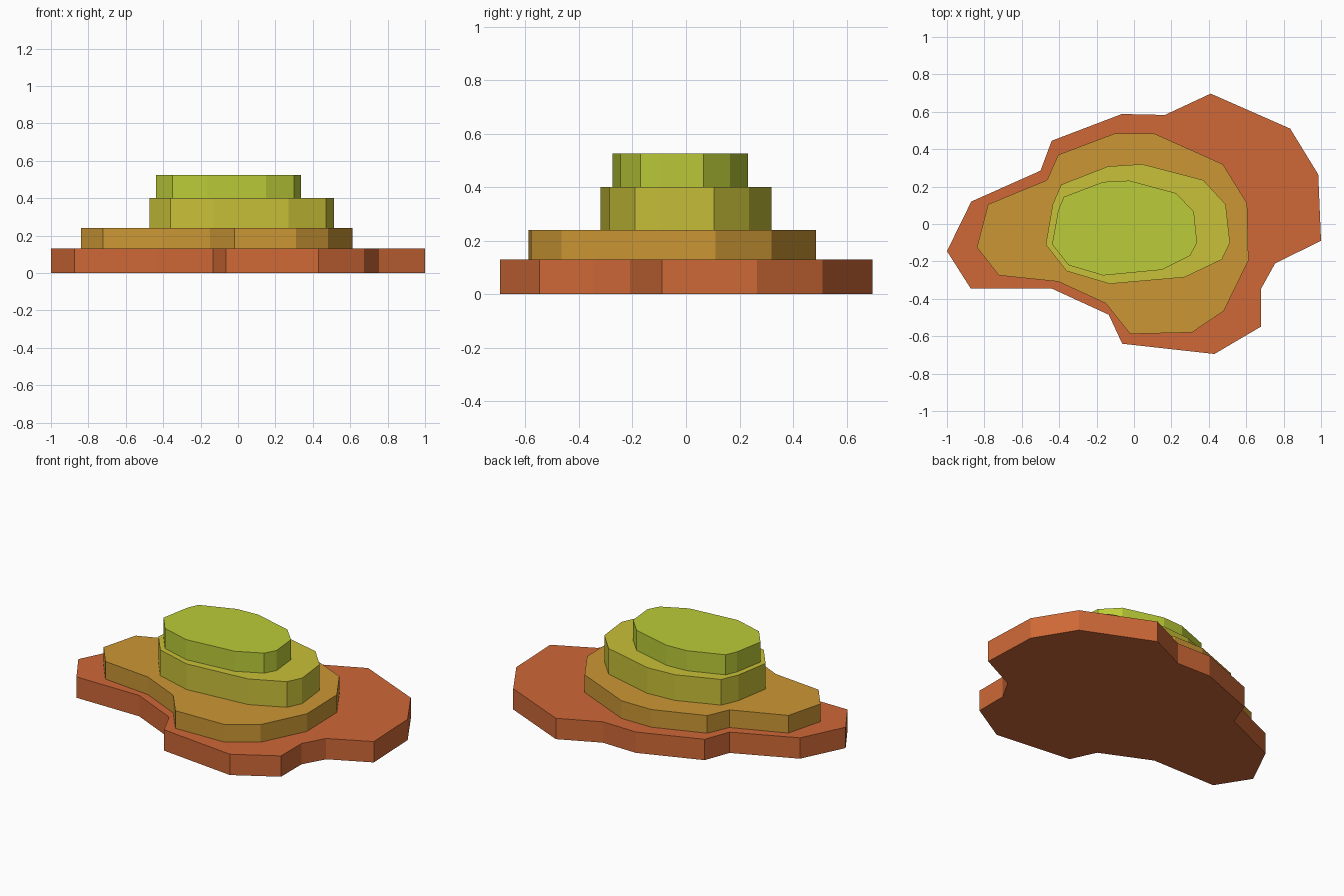
import bpy
import bmesh


def layer(name, outline, z0, z1, colour):
    """Extrude a flat outline into a slab from z0 to z1."""
    bm = bmesh.new()
    face = bm.faces.new([bm.verts.new((x, y, z0)) for x, y in outline])
    new = bmesh.ops.extrude_face_region(bm, geom=[face], use_keep_orig=True)["geom"]
    top = [v for v in new if isinstance(v, bmesh.types.BMVert)]
    bmesh.ops.translate(bm, verts=top, vec=(0, 0, z1 - z0))
    bmesh.ops.recalc_face_normals(bm, faces=bm.faces[:])
    mesh = bpy.data.meshes.new(name)
    bm.to_mesh(mesh)
    bm.free()
    mat = bpy.data.materials.new(name + "_colour")
    mat.diffuse_color = (*colour, 1)
    mesh.materials.append(mat)
    bpy.context.collection.objects.link(bpy.data.objects.new(name, mesh))


# Wide irregular base
layer("base_layer", [
    (-1, -.145), (-.87, .12), (-.50, .285), (-.44, .445), (-.065, .588), (.165, .583),
    (.41, .697), (.835, .51), (.985, .265), (1, -.09), (.755, -.21), (.68, -.345),
    (.68, -.548), (.43, -.695), (-.063, -.64), (-.135, -.485), (-.44, -.345), (-.873, -.345)],
    0, .13, (.62, .14, .038))

# Second terrace
layer("lower_terrace", [
    (-.84, -.125), (-.78, .105), (-.465, .235), (-.405, .37), (-.1, .485), (.105, .485),
    (.475, .32), (.605, .11), (.612, -.195), (.48, -.465), (.31, -.58), (-.02, -.588),
    (-.15, -.425), (-.405, -.308), (-.722, -.275)],
    .13, .24, (.60, .31, .035))

# Third terrace
layer("upper_terrace", [
    (-.472, -.11), (-.435, .105), (-.39, .21), (-.14, .308), (.045, .32), (.37, .235),
    (.49, .105), (.513, -.1), (.47, -.19), (.27, -.285), (-.13, -.32), (-.36, -.252)],
    .24, .40, (.58, .53, .04))

# Summit
layer("summit", [
    (-.438, -.108), (-.405, .075), (-.375, .145), (-.165, .225), (-.025, .232), (.225, .165),
    (.32, .065), (.337, -.1), (.30, -.17), (.15, -.245), (-.165, -.275), (-.35, -.22)],
    .40, .525, (.50, .60, .04))
